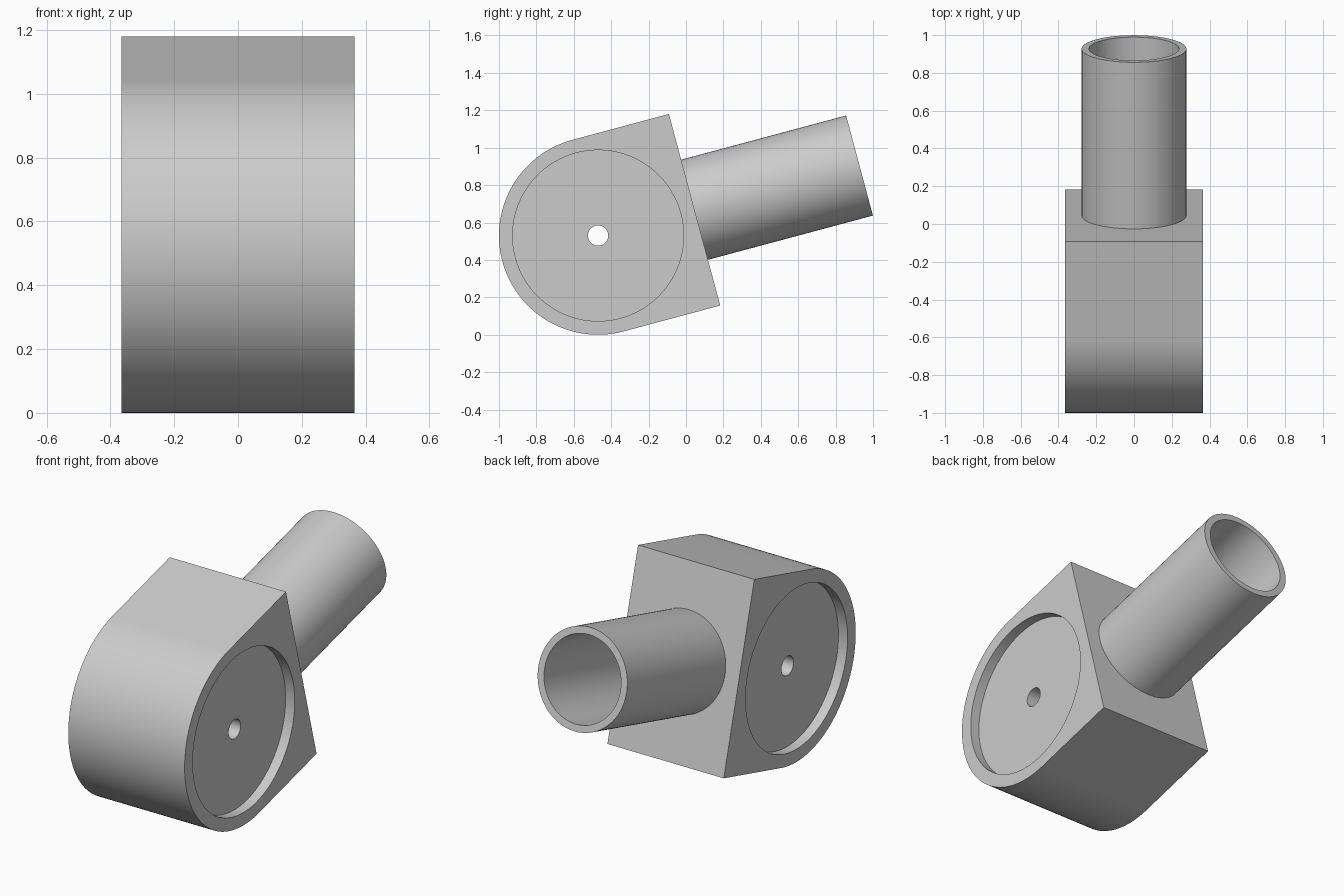
import bpy, bmesh, math
from mathutils import Matrix

cube = bpy.data.objects.get("Cube")
if cube:
    bpy.data.objects.remove(cube, do_unlink=True)

TILT = math.radians(15)
R = 0.53            # radius of the rounded end
HALF = 0.365        # half the body width
BACK = 0.534        # pivot to flat back face
TUBE_END = 1.447
PLACE = Matrix.Translation((0, -0.47, R)) @ Matrix.Rotation(TILT, 4, 'X')

grey = bpy.data.materials.new("light_grey")
grey.use_nodes = True
colour = (0.6, 0.6, 0.6, 1)
grey.diffuse_color = colour
grey.node_tree.nodes["Principled BSDF"].inputs["Base Color"].default_value = colour


def finish(name, bm):
    bmesh.ops.recalc_face_normals(bm, faces=bm.faces)
    mesh = bpy.data.meshes.new(name)
    bm.to_mesh(mesh)
    bm.free()
    mesh.materials.append(grey)
    obj = bpy.data.objects.new(name, mesh)
    obj.matrix_world = PLACE
    bpy.context.collection.objects.link(obj)
    return obj


def activate(obj):
    bpy.ops.object.select_all(action='DESELECT')
    obj.select_set(True)
    bpy.context.view_layer.objects.active = obj


def lathe(name, profile, axis, steps=128):
    """Revolve a closed (radius, distance) profile about the x or y axis."""
    bm = bmesh.new()
    rings = []
    for i in range(steps):
        a = math.tau * i / steps
        c, s = math.cos(a), math.sin(a)
        rings.append([bm.verts.new((d, r * c, r * s) if axis == 'x' else (r * c, d, r * s))
                      for r, d in profile])
    n = len(profile)
    closed = axis == 'y'
    for i in range(steps):
        a, b = rings[i], rings[(i + 1) % steps]
        for j in range(n if closed else n - 1):
            k = (j + 1) % n
            bm.faces.new((a[j], a[k], b[k], b[j]))
    if not closed:
        for j in (0, n - 1):
            bm.faces.new([ring[j] for ring in rings])
    return finish(name, bm)


# Body: half-round front, flat back, extruded across x
outline = [(BACK, -R), (BACK, R)]
for i in range(97):
    a = math.pi / 2 + math.pi * i / 96
    outline.append((R * math.cos(a), R * math.sin(a)))
bm = bmesh.new()
side = bm.faces.new([bm.verts.new((-HALF, y, z)) for y, z in outline])
wall = bmesh.ops.extrude_face_region(bm, geom=[side])
bmesh.ops.translate(bm, vec=(2 * HALF, 0, 0),
                    verts=[g for g in wall["geom"] if isinstance(g, bmesh.types.BMVert)])
body = finish("body", bm)

# Cutter: round recess on each side joined by the axle hole
floor, out = HALF - 0.057, HALF + 0.1
cutter = lathe("recess_cutter", [(0.457, -out), (0.457, -floor), (0.054, -floor),
                                 (0.054, floor), (0.457, floor), (0.457, out)], 'x')
cut = body.modifiers.new("recesses", 'BOOLEAN')
cut.operation = 'DIFFERENCE'
cut.solver = 'EXACT'
cut.object = cutter
activate(body)
bpy.ops.object.modifier_apply(modifier=cut.name)
bpy.data.objects.remove(cutter, do_unlink=True)

# Hollow tube standing on the back face
tube = lathe("tube", [(0.277, BACK - 0.03), (0.277, TUBE_END),
                      (0.238, TUBE_END), (0.238, BACK - 0.03)], 'y')

for obj in (body, tube):
    activate(obj)
    bpy.ops.object.shade_smooth_by_angle(angle=math.radians(30))
